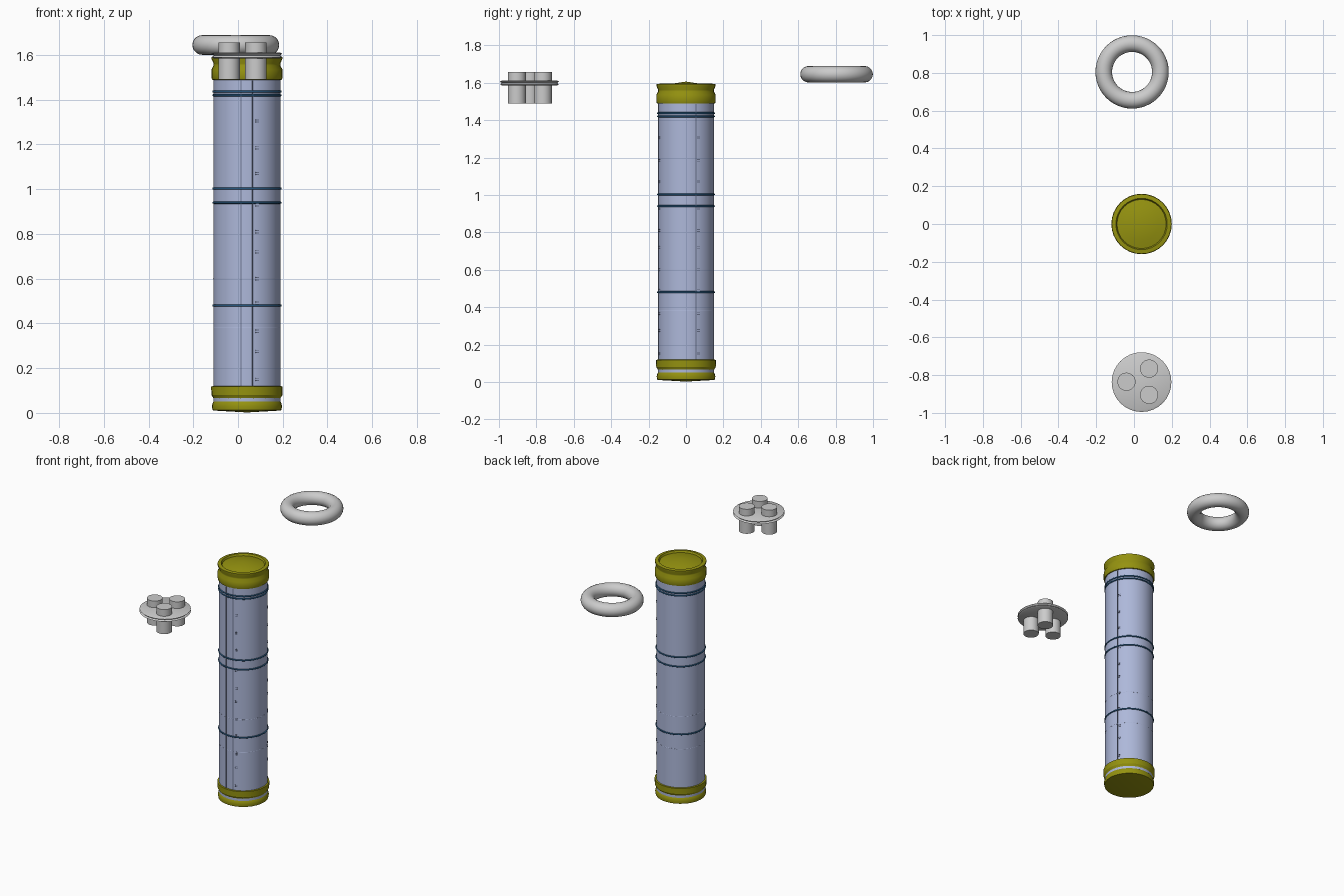
import bpy
from math import sin, cos, pi, radians

if "Cube" in bpy.data.objects:
    bpy.data.objects.remove(bpy.data.objects["Cube"])

CX = 0.04  # axis of the canister in x


def material(name, rgb):
    m = bpy.data.materials.new(name)
    m.diffuse_color = (*rgb, 1)
    m.use_nodes = True
    m.node_tree.nodes["Principled BSDF"].inputs["Base Color"].default_value = m.diffuse_color
    return m


yellow = material("olive_yellow", (0.30, 0.29, 0.005))
pale = material("pale_blue", (0.42, 0.48, 0.70))
navy = material("navy", (0.02, 0.10, 0.22))
dark = material("slate", (0.15, 0.18, 0.28))


def smooth(ob, mat=None, angle=30):
    if mat:
        ob.data.materials.append(mat)
    bpy.ops.object.select_all(action='DESELECT')
    ob.select_set(True)
    bpy.context.view_layer.objects.active = ob
    bpy.ops.object.shade_smooth_by_angle(angle=radians(angle))
    return ob


def lathe(name, profile, loc, mat=None, n=32):
    """Revolve (radius, z) points running bottom to top; zero radius makes a pole."""
    verts, rings, faces = [], [], []
    for r, z in profile:
        k = 1 if r == 0 else n
        rings.append(range(len(verts), len(verts) + k))
        verts += [(r * cos(2 * pi * i / n), r * sin(2 * pi * i / n), z) for i in range(k)]
    for a, b in zip(rings, rings[1:]):
        for i in range(n):
            j = (i + 1) % n
            if len(a) == 1:
                faces.append((a[0], b[j], b[i]))
            elif len(b) == 1:
                faces.append((a[i], a[j], b[0]))
            else:
                faces.append((a[i], a[j], b[j], b[i]))
    me = bpy.data.meshes.new(name)
    me.from_pydata(verts, [], faces)
    ob = bpy.data.objects.new(name, me)
    bpy.context.collection.objects.link(ob)
    ob.location = loc
    return smooth(ob, mat)


def torus(name, loc, major, minor, mat=None, seg=(48, 20)):
    bpy.ops.mesh.primitive_torus_add(location=loc, major_radius=major, minor_radius=minor,
                                     major_segments=seg[0], minor_segments=seg[1])
    bpy.context.object.name = name
    return smooth(bpy.context.object, mat, 60)


def wall_box(name, deg, z, size, mat):
    """Small box lying on the tube wall at a given angle; size is depth, width, height."""
    a = radians(deg)
    bpy.ops.mesh.primitive_cube_add(size=1, location=(CX + 0.15 * cos(a), 0.15 * sin(a), z),
                                    rotation=(0, 0, a))
    ob = bpy.context.object
    ob.name = name
    ob.scale = size
    ob.data.materials.append(mat)


# Tube body
lathe("tube_body", [(0, 0.05), (0.15, 0.05), (0.15, 1.55), (0, 1.55)], (CX, 0, 0), pale, 48)

# End caps with a pinched waist
lathe("bottom_cap", [(0, 0.002), (0.14, 0.01), (0.154, 0.012), (0.157, 0.03), (0.153, 0.045),
                     (0.147, 0.056), (0.150, 0.066), (0.159, 0.08), (0.16, 0.118),
                     (0.148, 0.12)], (CX, 0, 0), yellow)
lathe("top_cap", [(0.148, 1.488), (0.156, 1.49), (0.159, 1.50), (0.159, 1.535), (0.149, 1.553),
                  (0.149, 1.562), (0.158, 1.582), (0.158, 1.592), (0.136, 1.595),
                  (0.130, 1.583), (0.09, 1.592), (0, 1.606)], (CX, 0, 0), yellow)

# Coloured bands round the tube
for z in (0.48, 0.94, 1.003, 1.42, 1.437):
    torus("tube_band", (CX, 0, z), 0.150, 0.005, navy, (48, 8))
# Faint seams round the tube
for z in (0.38, 0.60):
    torus("tube_seam", (CX, 0, z), 0.1495, 0.0015, pale, (48, 6))

# Lengthwise seams and graduation marks
for deg in (-100, -80, 21):
    wall_box("lengthwise_seam", deg, 0.80, (0.003, 0.005, 1.37), dark)
for z in (0.15, 0.275, 0.365, 0.49, 0.60, 0.72, 0.81, 0.93, 1.07, 1.185, 1.305):
    for deg in (-72, 26):
        for dz in (-0.005, 0.005):
            wall_box("graduation_mark", deg, z + dz, (0.004, 0.016, 0.004), dark)

# Loose ring
torus("loose_ring", (-0.01, 0.805, 1.645), 0.150, 0.044)

# Pin holder: grooved disc carrying three pins
lathe("pin_disc", [(0, 1.588), (0.148, 1.585), (0.158, 1.590), (0.148, 1.598), (0.158, 1.606),
                   (0.148, 1.611), (0, 1.611)], (CX, -0.837, 0))
for i in range(3):
    a = pi + i * 2 * pi / 3
    lathe("pin", [(0, 1.49), (0.048, 1.49), (0.048, 1.656), (0, 1.656)],
          (CX + 0.08 * cos(a), -0.835 + 0.08 * sin(a), 0))
